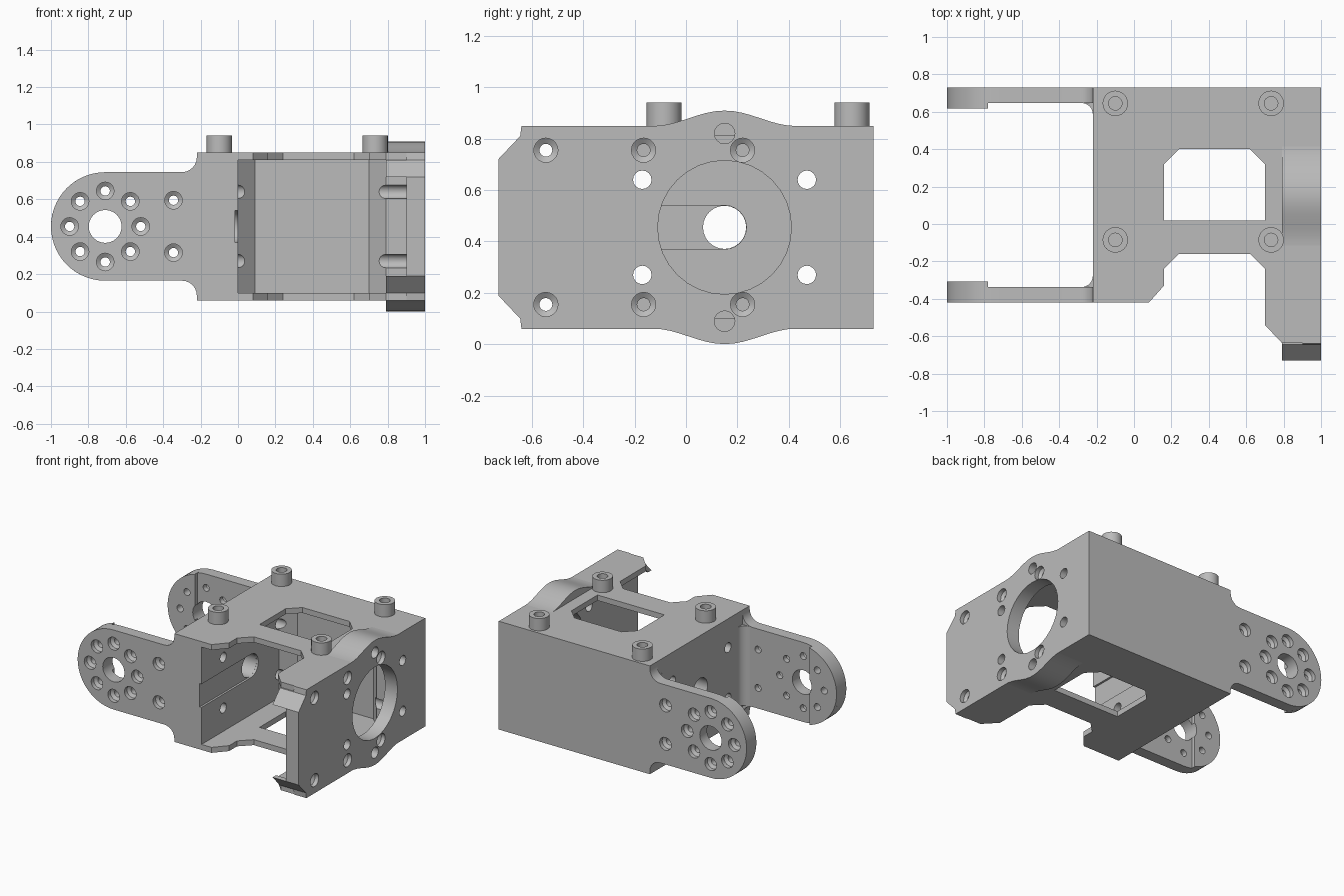
import bpy, bmesh, math
from math import radians, cos, sin
from mathutils import Vector

cube = bpy.data.objects.get("Cube")
if cube:
    bpy.data.objects.remove(cube, do_unlink=True)

MID = 0.455  # height of the mirror plane
grey = bpy.data.materials.new("bracket_grey")
grey.use_nodes = True
grey.diffuse_color = (0.5, 0.5, 0.5, 1)
grey.node_tree.nodes["Principled BSDF"].inputs["Base Color"].default_value = (0.5, 0.5, 0.5, 1)

cutters = []


def place(axis, t, u, v):
    return Vector({"x": (t, u, v), "y": (u, t, v), "z": (u, v, t)}[axis])


def finish(name, bm):
    bmesh.ops.recalc_face_normals(bm, faces=bm.faces)
    mesh = bpy.data.meshes.new(name)
    bm.to_mesh(mesh)
    bm.free()
    mesh.materials.append(grey)
    obj = bpy.data.objects.new(name, mesh)
    bpy.context.collection.objects.link(obj)
    return obj


def prism(name, pts, axis, a, b):
    """Extrude a flat outline along an axis."""
    bm = bmesh.new()
    face = bm.faces.new([bm.verts.new(place(axis, a, u, v)) for u, v in pts])
    new = bmesh.ops.extrude_face_region(bm, geom=[face])["geom"]
    shift = place(axis, b - a, 0, 0)
    bmesh.ops.translate(bm, vec=shift, verts=[g for g in new if isinstance(g, bmesh.types.BMVert)])
    return finish(name, bm)


def lathe(name, axis, centre, profile, n=24):
    """Stack rings of (position, radius) along an axis and cap both ends."""
    bm = bmesh.new()
    rings = [[bm.verts.new(place(axis, t, *p)) for p in arc(centre, r, 0, 360, n)[:-1]]
             for t, r in profile]
    for lo, hi in zip(rings, rings[1:]):
        for i in range(n):
            j = (i + 1) % n
            bm.faces.new((lo[i], lo[j], hi[j], hi[i]))
    bm.faces.new(rings[0])
    bm.faces.new(rings[-1])
    return finish(name, bm)


def arc(c, r, a0, a1, n):
    steps = [radians(a0 + (a1 - a0) * i / n) for i in range(n + 1)]
    return [(c[0] + r * cos(a), c[1] + r * sin(a)) for a in steps]


def mirrored(half):
    """Close an upper half outline with its reflection below MID."""
    return half + [(u, 2 * MID - v) for u, v in reversed(half) if abs(v - MID) > 1e-4]


def cutter(obj):
    obj.hide_render = True
    cutters.append(obj)
    return obj


def hole(axis, centre, r, a, b, n=24):
    return cutter(lathe("hole_cutter", axis, centre, [(a, r), (b, r)], n))


def countersunk(axis, centre, face, out):
    """Screw hole whose wide mouth opens on the given outer face."""
    prof = [(-0.2, 0.025), (-0.045, 0.025), (-0.03, 0.047), (0.03, 0.047)]
    return cutter(lathe("countersink_cutter", axis, centre, [(face + out * d, r) for d, r in prof], 20))


def cut(obj, tools):
    bpy.context.view_layer.objects.active = obj
    for tool in tools:
        mod = obj.modifiers.new("cut", "BOOLEAN")
        mod.operation = "DIFFERENCE"
        mod.solver = "EXACT"
        mod.object = tool
        bpy.ops.object.modifier_apply(modifier=mod.name)


parts = []

# Thick side and back walls with chamfered inner corners
frame = prism("body_frame", [(-0.22, -0.42), (0, -0.42), (0, 0.47), (0.09, 0.56), (0.7, 0.56),
                             (0.79, 0.47), (1, 0.47), (1, 0.73), (-0.22, 0.73)], "z", 0.06, 0.85)
through = [hole("x", (y, MID + s * 0.185), 0.036, -0.4, 1.1, 16) for y in (-0.17, 0.47) for s in (-1, 1)]
slot = cutter(prism("slot_cutter", [(-0.5, MID - 0.085)] + arc((0.15, MID), 0.085, -90, 90, 12)
                    + [(-0.5, MID + 0.085)], "x", -0.015, 0.05))
cut(frame, through + [slot, hole("x", (0.15, MID), 0.084, -0.4, 0.1)])
parts.append(frame)

# Thin outer wall with the large bore and screw holes
wall = prism("bore_wall", mirrored([(-0.73, 0.72), (-0.645, 0.81), (-0.64, 0.85), (0.73, 0.85)]), "x", 0.9, 1)
pins = [hole("x", (0.15, MID + s * 0.365), 0.04, 0.88, 1.05, 16) for s in (-1, 1)]
sinks = [countersunk("x", (y, MID + s * 0.3), 1, 1) for y in (-0.545, -0.165, 0.22) for s in (-1, 1)]
cut(wall, through + pins + sinks + [hole("x", (0.15, MID), 0.26, 0.85, 1.1, 32)])
parts.append(wall)

# Matching top and bottom plates, each with a bump and a sloped front lip
outline = [(-0.22, -0.42), (0.08, -0.42), (0.16, -0.33), (0.16, -0.24), (0.24, -0.16), (0.62, -0.16),
           (0.7, -0.24), (0.7, -0.54), (0.79, -0.635), (1, -0.635), (1, 0.73), (-0.22, 0.73)]
window = cutter(prism("window_cutter", [(0.16, 0.02), (0.7, 0.02), (0.7, 0.32), (0.62, 0.4),
                                        (0.24, 0.4), (0.16, 0.32)], "z", -0.2, 1.2))
lip = [(-0.73, 0.265), (-0.645, 0.355), (-0.6, 0.355), (-0.69, 0.265)]
bump = [(0.15 + 0.28 * i / 8, 0.394 + 0.03 * (1 + cos(math.pi * i / 8))) for i in range(-8, 9)]
bump += [(0.43, 0.38), (-0.13, 0.38)]
for s, side in ((1, "top"), (-1, "bottom")):
    plate = prism(side + "_plate", outline, "z", MID + s * 0.355, MID + s * 0.395)
    cut(plate, [window] + pins)
    swell = prism(side + "_bump", [(y, MID + s * z) for y, z in bump], "x", 0.79, 1)
    cut(swell, pins)
    parts += [plate, swell, prism(side + "_front_lip", [(y, MID + s * z) for y, z in lip], "x", 0.79, 1)]

# Front and back arms with rounded ends, thick pads and a ring of holes
HUB = (-0.71, MID)
arm_half = arc(HUB, 0.29, 180, 90, 14) + arc((-0.3, 0.825), 0.08, -90, 0, 6) + [(-0.22, 0.85), (-0.2, 0.85)]
pad_half = arc(HUB, 0.29, 180, 104, 12)
spots = [(HUB[0] + 0.19 * cos(radians(a)), MID + 0.19 * sin(radians(a))) for a in range(0, 360, 45)]
spots += [(-0.345, MID + s * 0.14) for s in (-1, 1)]
for name, face, out in (("front", -0.42, -1), ("back", 0.73, 1)):
    inner = face - out * 0.083
    arm = prism(name + "_arm", mirrored(arm_half), "y", face, inner)
    pad = prism(name + "_arm_pad", mirrored(pad_half), "y", inner + out * 0.01, inner - out * 0.03)
    hub = hole("y", HUB, 0.088, face - 0.3, face + 0.3)
    sinks = [countersunk("y", p, face, out) for p in spots]
    cut(arm, sinks + [hub])
    cut(pad, sinks[:8] + [hub])
    # Rounded inside corner between the arm and the wall
    curve = arc((-0.28, 0.06), 0.06, -90, 0, 6)
    fillet = prism(name + "_arm_fillet", [(x, inner - out * y) for x, y in
                                          [(-0.21, -0.01), (-0.28, -0.01)] + curve + [(-0.21, 0.06)]],
                   "z", 0.165, 0.745)
    parts += [arm, pad, fillet]

# Cap screws with a socket in the head
for x in (-0.1, 0.733):
    for y in (-0.085, 0.645):
        parts.append(lathe("cap_screw", "z", (x, y),
                           [(0.83, 0.068), (0.94, 0.068), (0.94, 0.036), (0.89, 0.036)], 24))

for tool in cutters:
    bpy.data.objects.remove(tool, do_unlink=True)

bpy.ops.object.select_all(action="DESELECT")
for obj in parts:
    obj.select_set(True)
bpy.context.view_layer.objects.active = parts[0]
bpy.ops.object.shade_smooth_by_angle(angle=radians(30))
